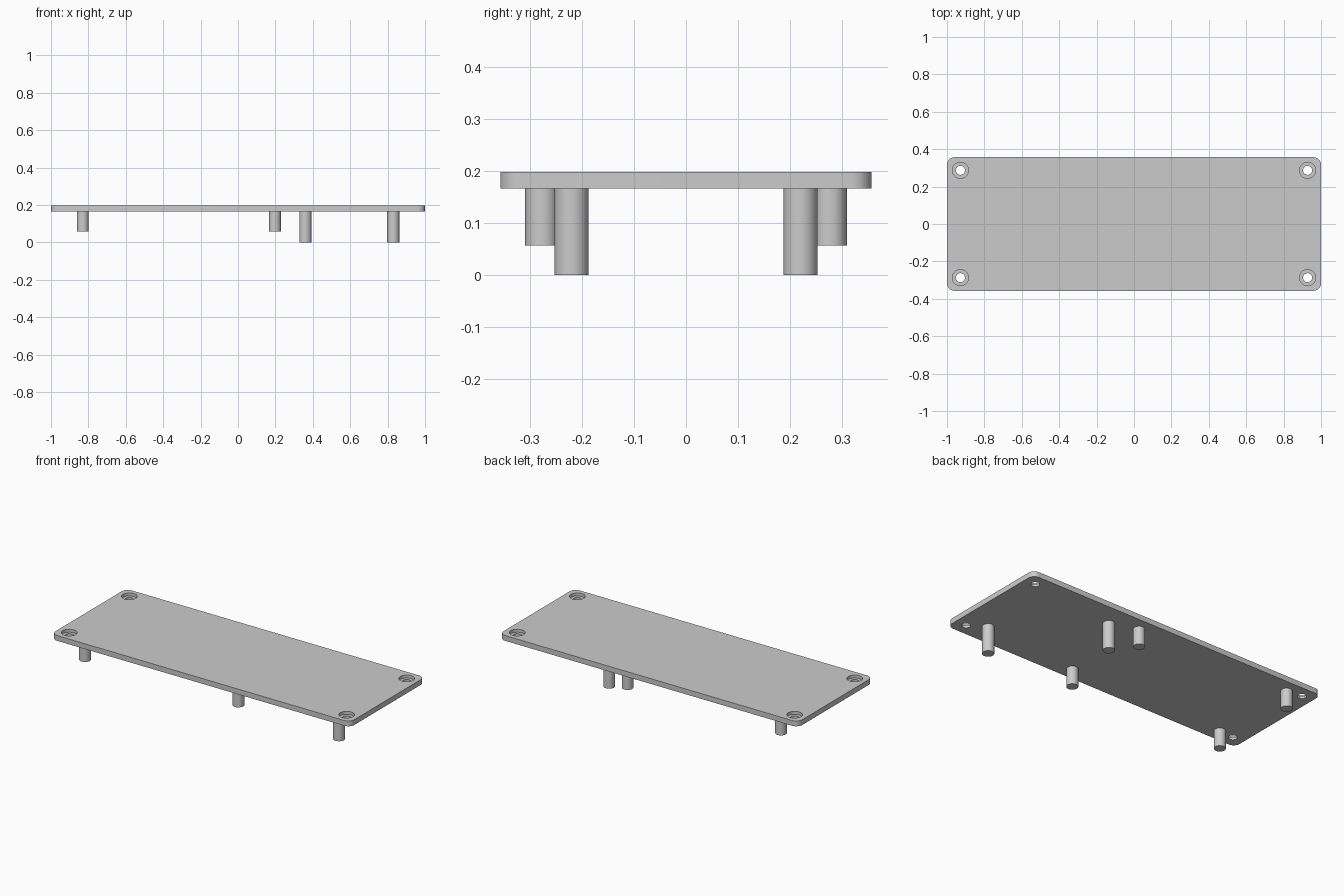
import bpy
import bmesh
import math

PLATE_BOTTOM, PLATE_TOP = 0.166, 0.198

cube = bpy.data.objects.get("Cube")
if cube:
    bpy.data.objects.remove(cube, do_unlink=True)

grey = bpy.data.materials.new("plain_grey")
grey.use_nodes = True
grey.diffuse_color = (0.6, 0.6, 0.6, 1)
grey.node_tree.nodes["Principled BSDF"].inputs["Base Color"].default_value = grey.diffuse_color


def select(obj):
    bpy.ops.object.select_all(action="DESELECT")
    obj.select_set(True)
    bpy.context.view_layer.objects.active = obj


def cylinder(name, x, y, radius, bottom, top):
    bpy.ops.mesh.primitive_cylinder_add(
        vertices=48, radius=radius, depth=top - bottom,
        location=(x, y, (bottom + top) / 2))
    obj = bpy.context.object
    obj.name = name
    obj.data.materials.append(grey)
    return obj


def smooth(obj):
    select(obj)
    bpy.ops.object.shade_smooth_by_angle(angle=math.radians(30))


# Plate with rounded vertical corners
bpy.ops.mesh.primitive_cube_add(size=1, location=(0, 0, (PLATE_BOTTOM + PLATE_TOP) / 2))
plate = bpy.context.object
plate.name = "plate"
plate.data.materials.append(grey)
plate.scale = (2, 0.714, PLATE_TOP - PLATE_BOTTOM)
bpy.ops.object.transform_apply(location=False, rotation=False, scale=True)
bm = bmesh.new()
bm.from_mesh(plate.data)
corners = [e for e in bm.edges if abs(e.verts[0].co.z - e.verts[1].co.z) > 0.01]
bmesh.ops.bevel(bm, geom=corners, offset=0.04, segments=10, profile=0.5, affect="EDGES")
bm.to_mesh(plate.data)
bm.free()

# Counterbored screw hole in each corner
for x in (-0.928, 0.928):
    for y in (-0.287, 0.287):
        for radius, bottom in ((0.043, 0.18), (0.024, 0.1)):
            cutter = cylinder("hole_cutter", x, y, radius, bottom, 0.3)
            cutter.hide_render = True
            cut = plate.modifiers.new("hole", "BOOLEAN")
            cut.operation = "DIFFERENCE"
            cut.solver = "EXACT"
            cut.object = cutter
            select(plate)
            bpy.ops.object.modifier_apply(modifier=cut.name)
            bpy.data.objects.remove(cutter, do_unlink=True)
smooth(plate)

# Short posts in mirrored pairs
for place, x in (("right", -0.83), ("middle", 0.197)):
    for side, y in (("front", -0.277), ("back", 0.277)):
        smooth(cylinder(f"short_post_{place}_{side}", x, y, 0.032, 0.057, PLATE_BOTTOM + 0.004))

# Long posts set diagonally
for side, x, y in (("front", 0.83, -0.22), ("back", 0.36, 0.22)):
    smooth(cylinder(f"long_post_{side}", x, y, 0.0325, 0, PLATE_BOTTOM + 0.004))
